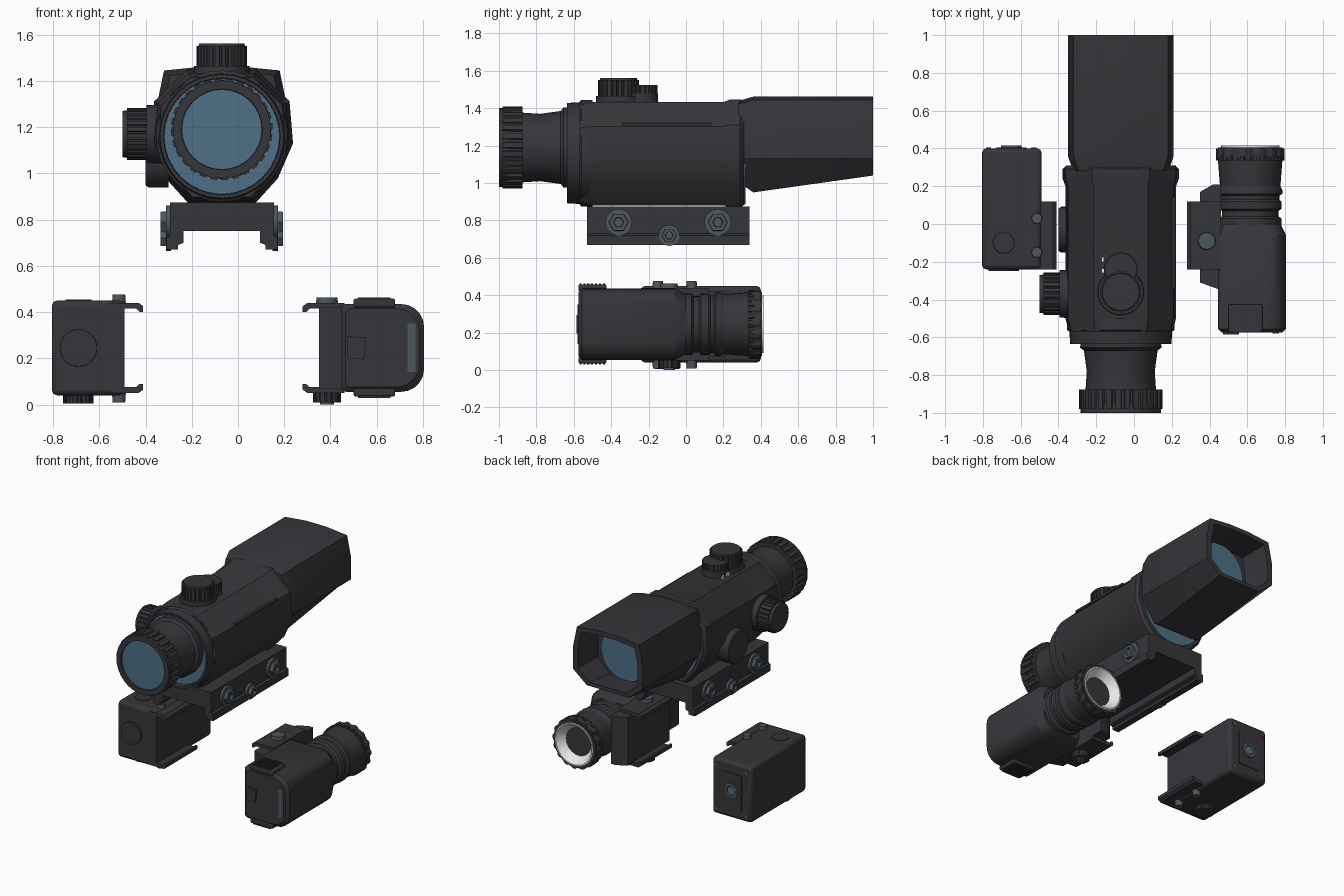
import bpy, bmesh
from math import sin, cos, pi, radians

if "Cube" in bpy.data.objects:
    bpy.data.objects.remove(bpy.data.objects["Cube"])

parts = []


def material(name, rgb):
    m = bpy.data.materials.new(name)
    m.use_nodes = True
    m.diffuse_color = (*rgb, 1)
    bsdf = next(n for n in m.node_tree.nodes if n.type == 'BSDF_PRINCIPLED')
    bsdf.inputs["Base Color"].default_value = (*rgb, 1)
    bsdf.inputs["Roughness"].default_value = 0.7
    return m


DARK = material("charcoal", (0.037, 0.036, 0.042))
STEEL = material("steel grey", (0.075, 0.095, 0.105))
GLASS = material("blue glass", (0.075, 0.16, 0.24))
WHITE = material("reflector white", (0.8, 0.8, 0.8))


def place(axis, u, v, t):
    return {'X': (t, u, v), 'Y': (u, t, v), 'Z': (u, v, t)}[axis]


def loft(name, rings, mat=DARK):
    """Skin a list of equal rings of points and cap both ends."""
    bm = bmesh.new()
    vr = [[bm.verts.new(p) for p in ring] for ring in rings]
    n = len(vr[0])
    for a, b in zip(vr, vr[1:]):
        for i in range(n):
            j = (i + 1) % n
            bm.faces.new((a[i], a[j], b[j], b[i]))
    bm.faces.new(vr[0])
    bm.faces.new(vr[-1])
    bmesh.ops.recalc_face_normals(bm, faces=bm.faces)
    me = bpy.data.meshes.new(name)
    bm.to_mesh(me)
    bm.free()
    me.materials.append(mat)
    ob = bpy.data.objects.new(name, me)
    bpy.context.collection.objects.link(ob)
    parts.append(ob)
    return ob


def prism(name, axis, pts, t0, t1, mat=DARK):
    return loft(name, [[place(axis, u, v, t) for u, v in pts] for t in (t0, t1)], mat)


def circle(c, r, n=32):
    return [(c[0] + r * cos(2 * pi * i / n), c[1] + r * sin(2 * pi * i / n)) for i in range(n)]


def lathe(name, axis, c, profile, mat=DARK, n=32):
    """Turned part: profile is (position along axis, radius)."""
    return loft(name, [[place(axis, u, v, t) for u, v in circle(c, r, n)] for t, r in profile], mat)


def knob(name, axis, c, r, t0, t1, teeth=24, mat=DARK):
    """Ribbed grip ring."""
    pts = []
    for i in range(teeth):
        for f, k in ((0, 1), (0.55, 1), (0.65, 0.94), (0.9, 0.94)):
            a = 2 * pi * (i + f) / teeth
            pts.append((c[0] + r * k * cos(a), c[1] + r * k * sin(a)))
    return prism(name, axis, pts, t0, t1, mat)


def box(name, x0, x1, y0, y1, z0, z1, mat=DARK, bevel=0.0):
    ob = prism(name, 'Z', [(x0, y0), (x1, y0), (x1, y1), (x0, y1)], z0, z1, mat)
    if bevel:
        m = ob.modifiers.new("bevel", 'BEVEL')
        m.width, m.segments = bevel, 2
    return ob


def rounded(x0, x1, z0, z1, rl, rr, s=0.0):
    """Rounded rectangle with separate left and right corner radii, inset by s."""
    pts = []
    corners = ((x1, z1, -1, -1, rr), (x0, z1, 1, -1, rl), (x0, z0, 1, 1, rl), (x1, z0, -1, 1, rr))
    for q, (x, z, sx, sz, r) in enumerate(corners):
        for i in range(6):
            a = pi / 2 * (q + i / 5)
            pts.append((x + sx * (r + s) + r * cos(a), z + sz * (r + s) + r * sin(a)))
    return pts


def section(half, y, cz, s):
    """Mirror a half outline about the sight's axis and scale it."""
    pts = half + [(-x, z) for x, z in reversed(half)]
    return [(CX + x * s, y, cz + (z - cz) * s) for x, z in pts]


CX = -0.07

# Sight: main housing
BODY = [(0.15, 1.445), (0.29, 1.31), (0.305, 1.13), (0.24, 0.98), (0.14, 0.87)]
loft("main_housing", [section(BODY, y, 1.15, s) for y, s in
     ((-0.57, 0.9), (-0.5, 0.96), (0.2, 0.96), (0.24, 1.01), (0.29, 1.01), (0.31, 0.95))])
box("housing_side_rib", 0.2, 0.218, -0.34, 0.14, 1.305, 1.32)

# Sight: hollow sunshade with its lens
def hood(y, bottom, s):
    return section([(0.08, 1.462), (0.25, 1.445), (0.28, 1.3), (0.28, 1.13), (0.17, bottom)], y, 1.23, s)


loft("sunshade", [hood(0.28, 0.98, 0.9), hood(0.36, 0.95, 1), hood(1.0, 1.04, 1),
                  hood(1.0, 1.04, 0.86), hood(0.78, 1.01, 0.84)])
lathe("sunshade_lens", 'Y', (CX, 1.235), ((0.77, 0.2), (0.8, 0.195)), GLASS)
lathe("front_glass", 'Y', (CX, 1.13), ((0.28, 0.245), (0.318, 0.245)), GLASS)

# Sight: eyepiece
lathe("rear_collar", 'Y', (CX, 1.16), ((-0.5, 0.285), (-0.56, 0.285), (-0.57, 0.272), (-0.635, 0.268),
      (-0.635, 0.252), (-0.585, 0.25)))
lathe("rear_glass", 'Y', (CX, 1.16), ((-0.58, 0.25), (-0.6, 0.25)), GLASS)
lathe("eyepiece_tube", 'Y', (CX, 1.19), ((-0.55, 0.21), (-0.655, 0.215), (-0.67, 0.195), (-0.78, 0.18), (-0.9, 0.188)), n=16)
knob("eyepiece_grip", 'Y', (CX, 1.19), 0.22, -0.98, -0.875, 28)
lathe("eyepiece_rim", 'Y', (CX, 1.19), ((-0.95, 0.212), (-1.0, 0.212), (-1.0, 0.175), (-0.985, 0.172)))
lathe("eyepiece_lens", 'Y', (CX, 1.19), ((-0.97, 0.173), (-0.99, 0.173)), GLASS)

# Sight: adjustment knobs
lathe("top_turret_base", 'Z', (CX, -0.36), ((1.4, 0.125), (1.465, 0.12)))
knob("top_turret", 'Z', (CX, -0.36), 0.11, 1.46, 1.55)
lathe("top_turret_cap", 'Z', (CX, -0.36), ((1.54, 0.102), (1.562, 0.098)))
lathe("small_turret_base", 'Z', (CX, -0.24), ((1.4, 0.09), (1.48, 0.09)))
knob("small_turret", 'Z', (CX, -0.24), 0.088, 1.475, 1.525)
for y in (-0.26, -0.2):
    box("turret_mark", -0.172, -0.16, y, y + 0.025, 1.43, 1.455, WHITE)
lathe("side_turret_base", 'X', (-0.37, 1.17), ((-0.3, 0.13), (-0.395, 0.125)))
knob("side_turret", 'X', (-0.37, 1.17), 0.112, -0.48, -0.39)
lathe("side_turret_cap", 'X', (-0.37, 1.17), ((-0.47, 0.104), (-0.5, 0.1)))
lathe("battery_cap", 'X', (-0.03, 1.06), ((-0.3, 0.122), (-0.385, 0.122), (-0.4, 0.112)))

# Sight: rail mount, open underneath
half = [(0.225, 0.875), (0.225, 0.73), (0.24, 0.72), (0.24, 0.67), (0.19, 0.67), (0.19, 0.69), (0.165, 0.7), (0.165, 0.75)]
prism("rail_mount", 'Y', [(CX - x, z) for x, z in half] + [(CX + x, z) for x, z in reversed(half)], -0.53, 0.34)
for side in (-1, 1):
    for y, z, r in ((-0.36, 0.79, 0.072), (0.17, 0.79, 0.072), (-0.09, 0.72, 0.056)):
        x = CX + side * 0.22
        lathe("mount_bolt_washer", 'X', (y, z), ((x, r), (x + side * 0.022, r)), STEEL, 16)
        lathe("mount_bolt_head", 'X', (y, z), ((x, r * 0.75), (x + side * 0.045, r * 0.7),
              (x + side * 0.045, r * 0.4), (x + side * 0.03, r * 0.35)), STEEL, 6)


# Clamp jaw shared by both accessories; d points toward the open side
def clamp(prefix, x_back, x_mid, x_tip):
    d = 1 if x_tip > x_back else -1
    box(prefix + "_clamp_block", min(x_back, x_mid), max(x_back, x_mid), -0.24, 0.12, 0.05, 0.44)
    for s in (-1, 1):
        lip = [(x_mid - d * 0.02, 0.195), (x_tip - d * 0.02, 0.195), (x_tip, 0.18), (x_tip, 0.155),
               (x_tip - d * 0.015, 0.155), (x_tip - d * 0.03, 0.17), (x_mid - d * 0.02, 0.17)]
        prism(prefix + "_clamp_lip", 'Y', [(x, 0.245 + s * z) for x, z in lip], -0.24, 0.12)


# Laser box
box("laser_body", -0.805, -0.49, -0.24, 0.4, 0.04, 0.45, bevel=0.022)
clamp("laser", -0.55, -0.49, -0.41)
lathe("laser_front_button", 'Y', (-0.69, 0.245), ((-0.22, 0.082), (-0.25, 0.08)))
knob("laser_bottom_knob", 'Z', (-0.69, -0.1), 0.066, 0.005, 0.045)
lathe("laser_top_cap", 'Z', (-0.69, -0.1), ((0.44, 0.06), (0.455, 0.055)))
for y in (-0.15, 0.03):
    for z0, z1 in ((0.44, 0.475), (0.05, 0.008)):
        lathe("laser_clamp_screw", 'Z', (-0.515, y), ((z0, 0.03), (z1, 0.027)), STEEL, 12)
box("laser_window_plate", -0.73, -0.57, 0.395, 0.406, 0.12, 0.37)
lathe("laser_emitter", 'Y', (-0.65, 0.245), ((0.4, 0.055), (0.415, 0.055), (0.415, 0.035), (0.408, 0.03)), STEEL, 16)
lathe("laser_glass", 'Y', (-0.65, 0.245), ((0.4, 0.03), (0.411, 0.03)), GLASS, 16)
for x in (-0.77, -0.53):
    for z in (0.085, 0.405):
        lathe("laser_corner_screw", 'Y', (x, z), ((0.39, 0.014), (0.404, 0.014)), STEEL, 10)

# Flashlight body
LC = (0.615, 0.245)
loft("light_body", [[(x, y, z) for x, z in rounded(0.445, 0.805, 0.055, 0.435, 0.025, 0.1, s)]
     for y, s in ((-0.575, 0.02), (-0.555, 0.0), (-0.06, 0.0), (0.0, 0.03))])
box("light_rear_slot", 0.733, 0.768, -0.58, -0.57, 0.14, 0.35, STEEL)
prism("light_rear_button", 'Y', [(0.475, 0.2), (0.545, 0.195), (0.555, 0.29), (0.47, 0.295)], -0.585, -0.57)
for z0, z1 in ((0.42, 0.458), (0.035, 0.07)):
    box("light_switch", 0.5, 0.68, -0.575, -0.425, z0, z1, bevel=0.008)
    for i in range(7):
        y = -0.57 + i * 0.021
        box("switch_rib", 0.52, 0.66, y, y + 0.011, z0 - 0.006, z1 + 0.006)

# Flashlight head and reflector
lathe("light_head", 'Y', LC, ((-0.05, 0.165), (0.03, 0.165), (0.04, 0.15), (0.07, 0.15), (0.08, 0.165), (0.12, 0.165),
      (0.13, 0.155), (0.15, 0.155), (0.16, 0.17), (0.18, 0.17), (0.2, 0.16), (0.33, 0.17), (0.405, 0.17),
      (0.405, 0.15), (0.29, 0.05)))
knob("light_bezel_back", 'Y', LC, 0.182, 0.335, 0.36, 32)
loft("light_bezel", [[(LC[0] + r * cos(2 * pi * i / 64), y, LC[1] + r * sin(2 * pi * i / 64))
     for i in range(64) for r in [ro if i % 4 < 2 else ri]]
     for y, ro, ri in ((0.35, 0.182, 0.172), (0.4, 0.182, 0.172), (0.4, 0.16, 0.16), (0.35, 0.16, 0.16))][:3]
     + [[(LC[0] + 0.16 * cos(2 * pi * i / 64), 0.3, LC[1] + 0.16 * sin(2 * pi * i / 64)) for i in range(64)]])
lathe("light_reflector", 'Y', LC, ((0.25, 0.13), (0.415, 0.155), (0.415, 0.145), (0.36, 0.1), (0.3, 0.04)), WHITE)

# Flashlight clamp with sloped arm
clamp("light", 0.46, 0.35, 0.28)
prism("light_clamp_arm", 'Z', [(0.35, -0.31), (0.46, -0.35), (0.46, 0.21), (0.42, 0.21), (0.35, 0.17)], 0.07, 0.42)
lathe("light_clamp_bolt", 'Z', (0.385, -0.09), ((0.42, 0.05), (0.463, 0.045)), STEEL, 12)
knob("light_clamp_knob", 'Z', (0.385, -0.09), 0.06, 0.01, 0.06, 16)
lathe("light_clamp_foot", 'Z', (0.385, -0.09), ((0.0, 0.03), (0.02, 0.03)), STEEL, 12)

# Soft shading with sharp edges kept
bpy.ops.object.select_all(action='DESELECT')
for ob in parts:
    ob.select_set(True)
bpy.context.view_layer.objects.active = parts[0]
bpy.ops.object.shade_smooth_by_angle(angle=radians(30))
